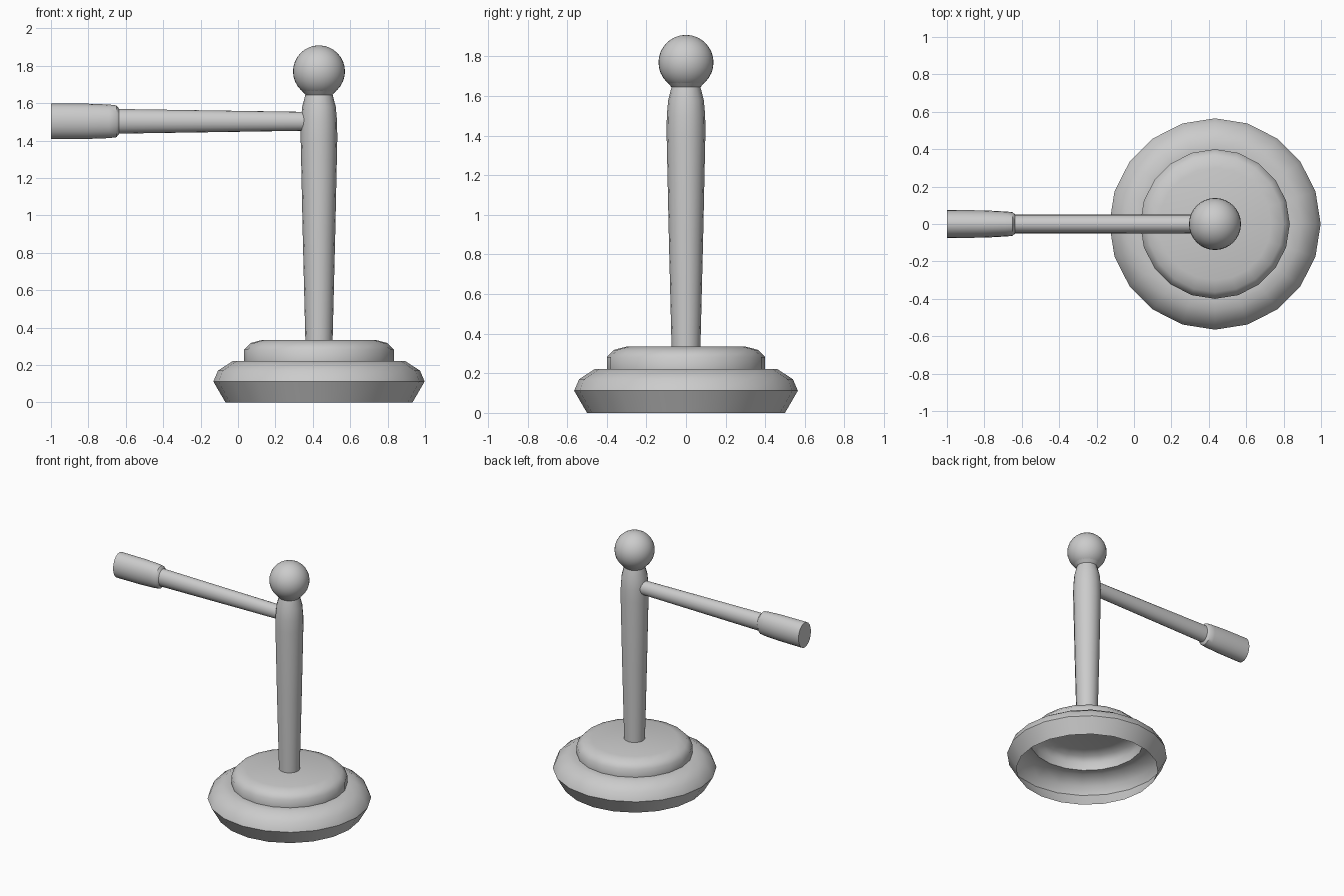
import bpy, math
from mathutils import Matrix, Vector

cube = bpy.data.objects.get("Cube")
if cube:
    bpy.data.objects.remove(cube, do_unlink=True)

grey = bpy.data.materials.new("light grey")
grey.use_nodes = True
COLOUR = (0.6, 0.6, 0.6, 1)
grey.diffuse_color = COLOUR
grey.node_tree.nodes["Principled BSDF"].inputs["Base Color"].default_value = COLOUR

CENTRE = 0.433


def finish(obj, angle):
    obj.data.materials.append(grey)
    bpy.ops.object.select_all(action="DESELECT")
    obj.select_set(True)
    bpy.context.view_layer.objects.active = obj
    bpy.ops.object.shade_smooth_by_angle(angle=math.radians(angle))


def lathe(name, rings, sides, matrix, angle, cap_start=False, cap_end=False):
    """Loft rings of (height, radius a, radius b) along local z."""
    verts, faces = [], []
    for h, a, b in rings:
        for i in range(sides):
            t = math.tau * i / sides
            verts.append(matrix @ Vector((a * math.cos(t), b * math.sin(t), h)))
    for k in range(len(rings) - 1):
        for i in range(sides):
            j = (i + 1) % sides
            p, q = k * sides, (k + 1) * sides
            faces.append((p + i, p + j, q + j, q + i))
    if cap_start:
        faces.append(tuple(reversed(range(sides))))
    if cap_end:
        faces.append(tuple(range(len(verts) - sides, len(verts))))
    mesh = bpy.data.meshes.new(name)
    mesh.from_pydata(verts, [], faces)
    obj = bpy.data.objects.new(name, mesh)
    bpy.context.collection.objects.link(obj)
    finish(obj, angle)


def round_rings(*pairs):
    return [(h, r, r) for h, r in pairs]


upright = Matrix.Translation((CENTRE, 0, 0))

# Stepped base, open underneath
lathe("base", round_rings((0, 0.5), (0.112, 0.565), (0.17, 0.54), (0.222, 0.46),
                          (0.222, 0.4), (0.282, 0.4), (0.318, 0.365), (0.335, 0.3)),
      20, upright, 44, cap_end=True)

# Swelling post
lathe("post", round_rings((0.335, 0.073), (0.9, 0.087), (1.41, 0.098), (1.5, 0.097),
                          (1.58, 0.09), (1.645, 0.073)),
      16, upright, 40, cap_end=True)

# Flared neck under the ball
lathe("neck", round_rings((1.645, 0.073), (1.69, 0.113)), 24, upright, 40)

# Ball finial
bpy.ops.mesh.primitive_uv_sphere_add(segments=32, ring_count=16, radius=0.139,
                                     location=(CENTRE, 0, 1.77))
ball = bpy.context.object
ball.name = "ball_finial"
finish(ball, 40)

# Side arm: local z points to -x, local x points up
sideways = Matrix.Translation((CENTRE, 0, 1.503)) @ Matrix.Rotation(-math.pi / 2, 4, "Y")
END = CENTRE + 1
lathe("arm", [(0.05, 0.05, 0.05), (1.08, 0.066, 0.05)], 20, sideways, 40)

# Thicker oval grip at the end of the arm
lathe("grip", [(END - 0.365, 0.066, 0.05), (END - 0.35, 0.085, 0.064),
               (END - 0.31, 0.09, 0.067), (END - 0.2, 0.094, 0.073),
               (END, 0.095, 0.075)],
      20, sideways, 40, cap_start=True, cap_end=True)
